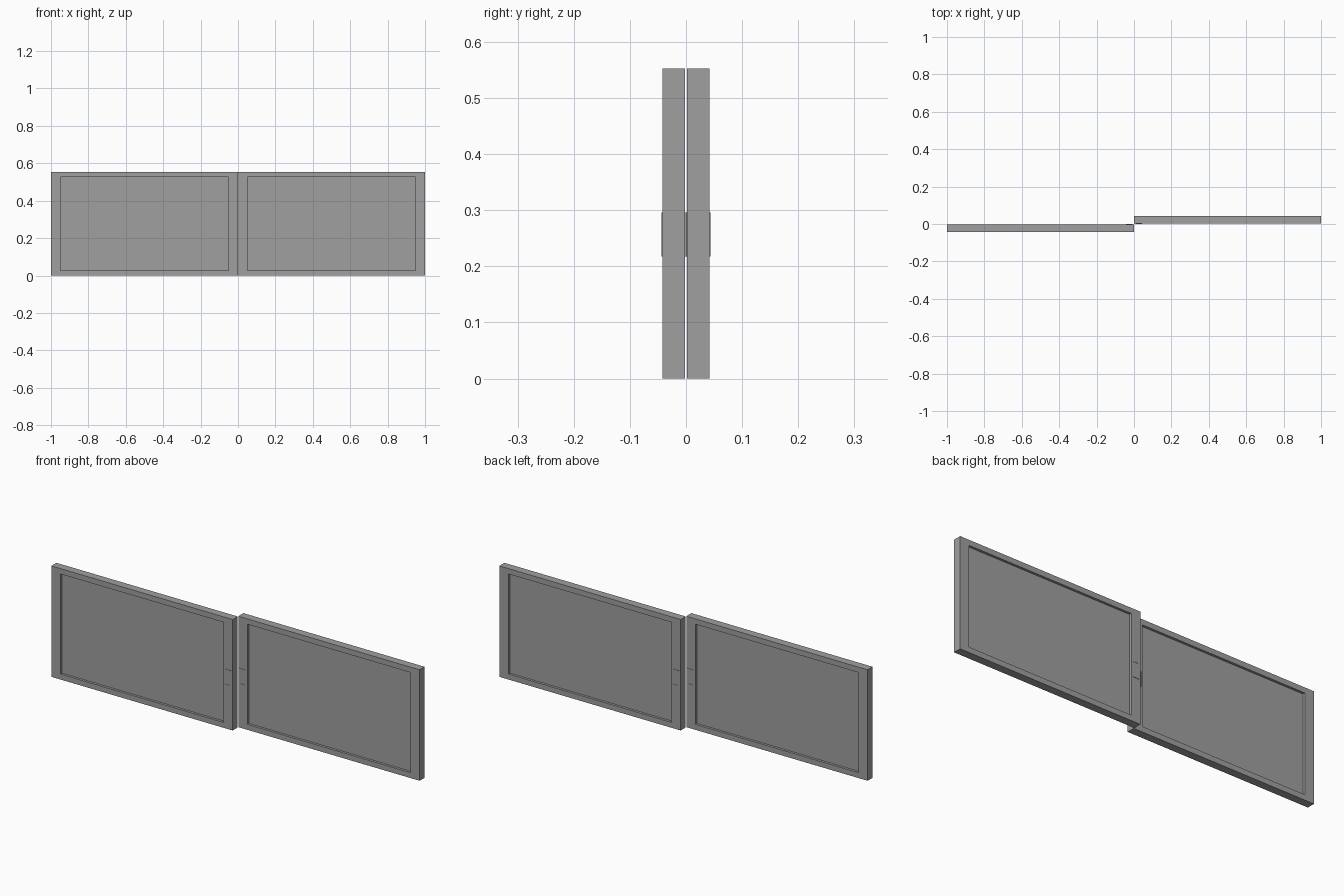
import bpy, bmesh
from mathutils import Vector

cube = bpy.data.objects.get("Cube")
if cube:
    bpy.data.objects.remove(cube)

grey = bpy.data.materials.new("mid_grey")
grey.use_nodes = True
colour = (0.35, 0.35, 0.35, 1)
grey.diffuse_color = colour
grey.node_tree.nodes["Principled BSDF"].inputs["Base Color"].default_value = colour

HEIGHT, THICK, RECESS = 0.553, 0.04, 0.012


def recessed_slab(name, size, centre, rim_x, rim_z, depth):
    """Box with a sunken rectangle in its front and back faces."""
    bm = bmesh.new()
    bmesh.ops.create_cube(bm, size=1)
    bmesh.ops.scale(bm, vec=size, verts=bm.verts)
    for face in [f for f in bm.faces if abs(f.normal.y) > 0.9]:
        inward = -face.normal.copy()
        bmesh.ops.inset_individual(bm, faces=[face], thickness=0.005)
        # Set the exact border widths
        for v in face.verts:
            v.co.x = (size[0] / 2 - rim_x) * (1 if v.co.x > 0 else -1)
            v.co.z = (size[2] / 2 - rim_z) * (1 if v.co.z > 0 else -1)
        # Sink the field with straight walls
        field = bmesh.ops.extrude_discrete_faces(bm, faces=[face])["faces"][0]
        bmesh.ops.translate(bm, vec=inward * depth, verts=field.verts)
    bmesh.ops.translate(bm, vec=Vector(centre), verts=bm.verts)
    bmesh.ops.recalc_face_normals(bm, faces=bm.faces)
    mesh = bpy.data.meshes.new(name)
    bm.to_mesh(mesh)
    bm.free()
    mesh.materials.append(grey)
    obj = bpy.data.objects.new(name, mesh)
    bpy.context.collection.objects.link(obj)
    return obj


# Two sliding panels on neighbouring tracks, each with a flush pull
for side, label in ((-1, "front"), (1, "rear")):
    y = side * 0.022
    recessed_slab(label + "_door_panel", (1, THICK, HEIGHT),
                  (side * 0.5, y, HEIGHT / 2), 0.05, 0.027, RECESS)
    recessed_slab(label + "_door_pull", (0.036, THICK + 0.004, 0.078),
                  (side * 0.026, y, 0.257), 0.003, 0.003, 0.0015)
